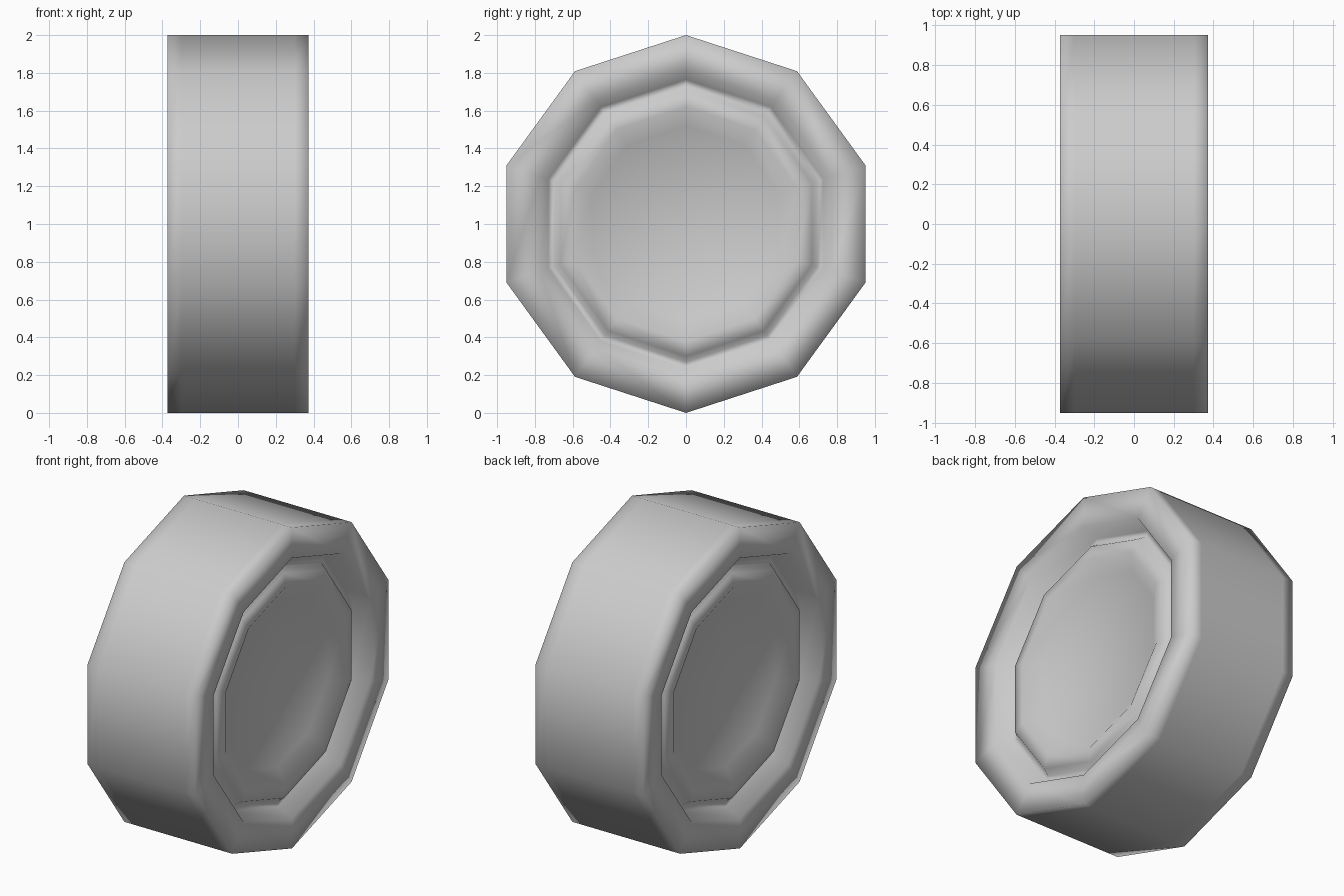
import bpy, bmesh
from math import sin, cos, pi

if "Cube" in bpy.data.objects:
    bpy.data.objects.remove(bpy.data.objects["Cube"])

SIDES = 10

# Half cross-section (x, radius): tread, rim, groove, hub ridge, sunken hub floor
half = [(0.30, 1.0), (0.372, 1.0), (0.372, 0.81), (0.275, 0.765),
        (0.275, 0.73), (0.318, 0.70), (0.33, 0.62), (0.27, 0.52)]
profile = [(-x, r) for x, r in reversed(half)] + half

# Wheel: sweep the mirrored profile round the x axis
bm = bmesh.new()
rings = []
for x, r in profile:
    rings.append([bm.verts.new((x, r * sin(2 * pi * i / SIDES),
                                1 + r * cos(2 * pi * i / SIDES)))
                  for i in range(SIDES)])
for a, b in zip(rings, rings[1:]):
    for i in range(SIDES):
        j = (i + 1) % SIDES
        bm.faces.new((a[i], a[j], b[j], b[i]))

# Hub floors on both sides
bm.faces.new(rings[0])
bm.faces.new(rings[-1])
bmesh.ops.recalc_face_normals(bm, faces=bm.faces)

for f in bm.faces:
    f.smooth = True
mesh = bpy.data.meshes.new("wheel")
bm.to_mesh(mesh)
bm.free()
wheel = bpy.data.objects.new("wheel", mesh)
bpy.context.collection.objects.link(wheel)
